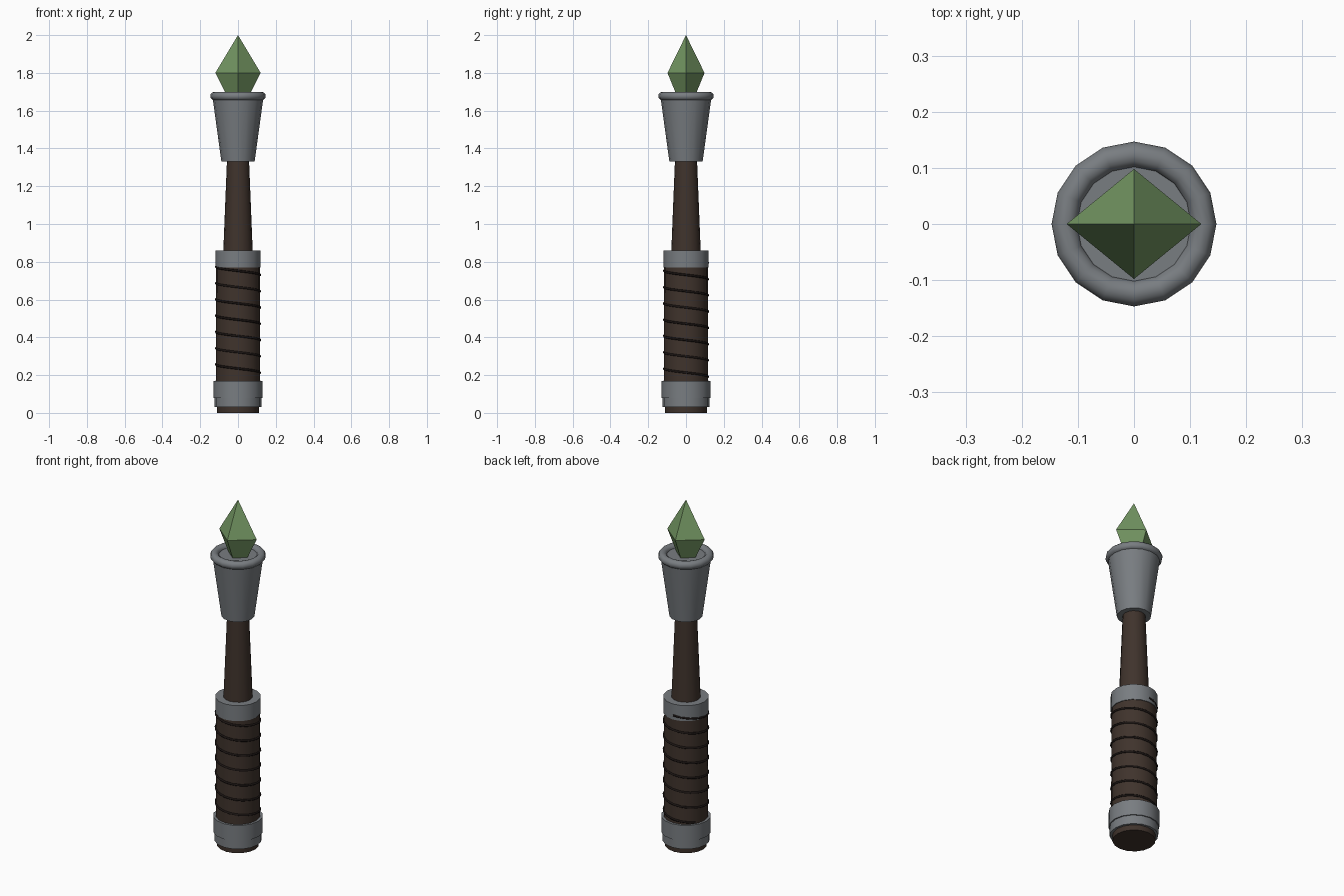
import bpy, bmesh, math

if "Cube" in bpy.data.objects:
    bpy.data.objects.remove(bpy.data.objects["Cube"])

def material(name, rgb):
    m = bpy.data.materials.new(name)
    m.diffuse_color = (*rgb, 1)
    m.use_nodes = True
    m.node_tree.nodes["Principled BSDF"].inputs["Base Color"].default_value = m.diffuse_color
    return m

WOOD = material("dark wood", (0.050, 0.033, 0.025))
METAL = material("grey metal", (0.19, 0.205, 0.22))
CORD = material("black cord", (0.012, 0.008, 0.007))
GREEN = material("green crystal", (0.17, 0.30, 0.12))

def finish(name, mat, smooth=True):
    o = bpy.context.object
    o.name = name
    o.data.materials.append(mat)
    if smooth:
        bpy.ops.object.shade_smooth_by_angle(angle=math.radians(40))
    return o

def cone(name, z0, z1, r0, r1, mat, sides=16):
    bpy.ops.mesh.primitive_cone_add(vertices=sides, radius1=r0, radius2=r1,
                                    depth=z1 - z0, location=(0, 0, (z0 + z1) / 2))
    return finish(name, mat)

# Wooden handle
cone("pommel_end", 0.0, 0.10, 0.111, 0.113, WOOD)
cone("grip", 0.10, 0.80, 0.118, 0.116, WOOD)
cone("shaft", 0.80, 1.40, 0.080, 0.056, WOOD)

# Metal bands
cone("pommel_band_lower", 0.03, 0.09, 0.125, 0.125, METAL)
cone("pommel_band_upper", 0.08, 0.17, 0.131, 0.131, METAL)
cone("grip_collar", 0.77, 0.86, 0.120, 0.120, METAL)

# Cup with rolled rim
cone("cup", 1.33, 1.68, 0.088, 0.136, METAL)
bpy.ops.mesh.primitive_torus_add(major_segments=16, minor_segments=12,
                                 major_radius=0.124, minor_radius=0.023,
                                 location=(0, 0, 1.677))
finish("cup_rim", METAL)

# Cord wound down the grip
TURNS, STEPS, PITCH = 7.2, 24, 0.0862
n = int(TURNS * STEPS)
curve = bpy.data.curves.new("grip_cord", "CURVE")
curve.dimensions = "3D"
curve.bevel_depth = 0.006
curve.bevel_resolution = 1
spline = curve.splines.new("POLY")
spline.points.add(n)
for i, p in enumerate(spline.points):
    a = math.pi / 2 + 2 * math.pi * i / STEPS
    p.co = (0.117 * math.cos(a), 0.117 * math.sin(a), 0.795 - PITCH * i / STEPS, 1)
cord = bpy.data.objects.new("grip_cord", curve)
bpy.context.collection.objects.link(cord)
curve.materials.append(CORD)

# Four-sided crystal, flat faces
bm = bmesh.new()
ring = [bm.verts.new(c) for c in ((0.12, 0, 1.8), (0, 0.098, 1.8),
                                  (-0.12, 0, 1.8), (0, -0.098, 1.8))]
top, bottom = bm.verts.new((0, 0, 2.0)), bm.verts.new((0, 0, 1.56))
for i in range(4):
    a, b = ring[i], ring[(i + 1) % 4]
    bm.faces.new((a, b, top))
    bm.faces.new((b, a, bottom))
mesh = bpy.data.meshes.new("crystal")
bm.to_mesh(mesh)
bm.free()
mesh.materials.append(GREEN)
bpy.context.collection.objects.link(bpy.data.objects.new("crystal", mesh))
